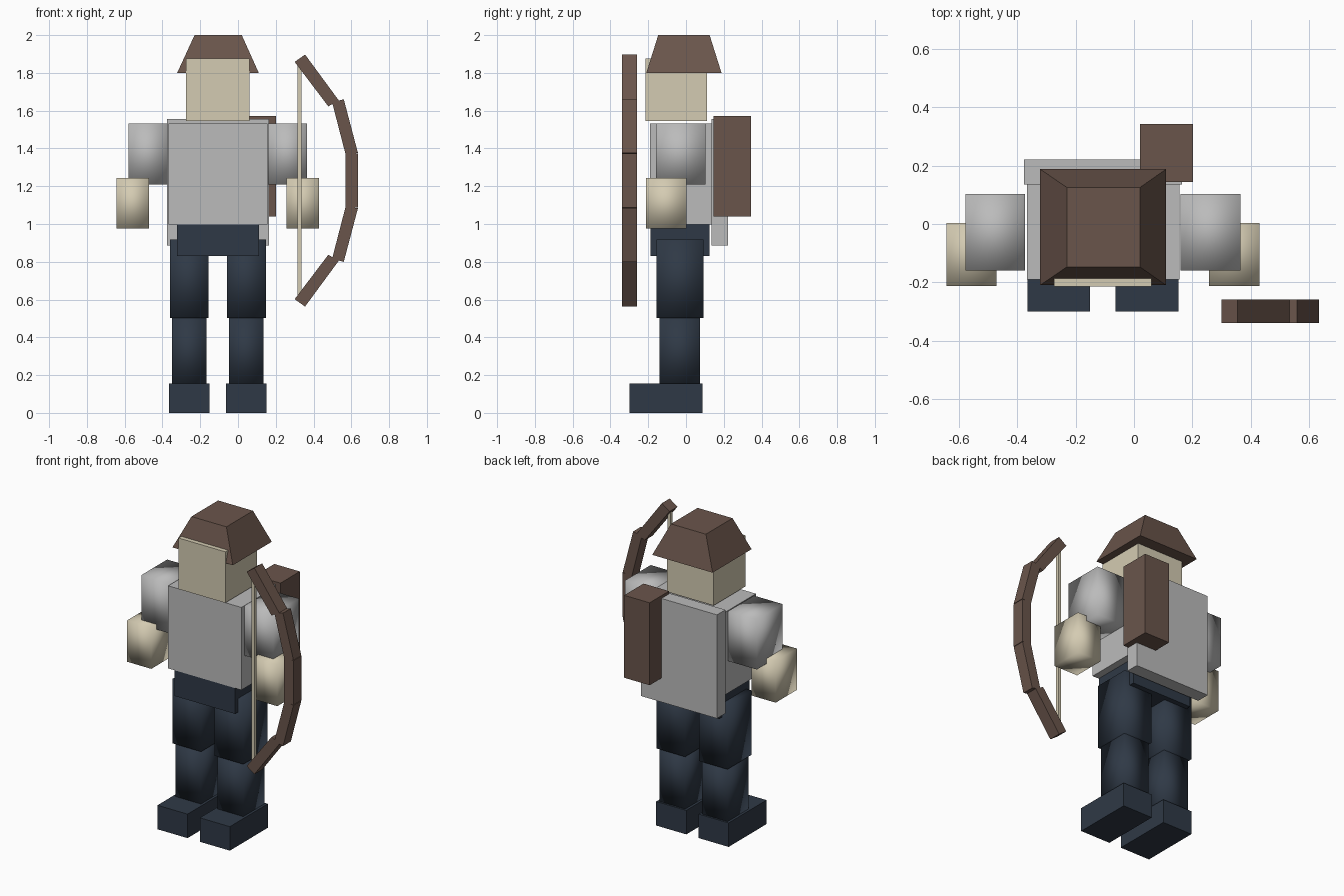
import bpy, bmesh

if "Cube" in bpy.data.objects:
    bpy.data.objects.remove(bpy.data.objects["Cube"])


def material(name, r, g, b):
    m = bpy.data.materials.new(name)
    lin = [((c / 255 + 0.055) / 1.055) ** 2.4 for c in (r, g, b)]
    m.diffuse_color = (*lin, 1)
    m.use_nodes = True
    m.node_tree.nodes["Principled BSDF"].inputs["Base Color"].default_value = m.diffuse_color
    return m


GREY = material("grey_cloth", 187, 187, 187)
NAVY = material("navy_cloth", 47, 57, 70)
BROWN = material("brown_leather", 106, 85, 75)
CREAM = material("cream_skin", 212, 203, 178)
MID = -0.107  # centre line of the figure


def finish(name, bm, mat, smooth=False):
    bmesh.ops.recalc_face_normals(bm, faces=bm.faces)
    for f in bm.faces:
        f.smooth = smooth
    me = bpy.data.meshes.new(name)
    bm.to_mesh(me)
    bm.free()
    me.materials.append(mat)
    ob = bpy.data.objects.new(name, me)
    bpy.context.collection.objects.link(ob)
    return ob


def box(name, x, y, z, mat, smooth=False, top=None):
    """Box from ranges; top gives other x and y ranges for the upper face."""
    bm = bmesh.new()
    bmesh.ops.create_cube(bm, size=2)
    for v in bm.verts:
        i, j, k = (int(c > 0) for c in v.co)
        tx, ty = top if top and k else (x, y)
        v.co = (tx[i], ty[j], z[k])
    return finish(name, bm, mat, smooth)


def pair(name, x, y, z, mat, smooth=True):
    """Two mirrored boxes; x is the distance range from the centre line."""
    box("right_" + name, (MID - x[1], MID - x[0]), y, z, mat, smooth)
    box("left_" + name, (MID + x[0], MID + x[1]), y, z, mat, smooth)


def slab(name, pts, y, mat):
    """Outline in x and z, extruded along y."""
    bm = bmesh.new()
    f = bm.faces.new([bm.verts.new((px, y[0], pz)) for px, pz in pts])
    r = bmesh.ops.extrude_face_region(bm, geom=[f])
    for v in r["geom"]:
        if isinstance(v, bmesh.types.BMVert):
            v.co.y = y[1]
    return finish(name, bm, mat)


# Head and hat
box("head", (-0.275, 0.06), (-0.215, 0.11), (1.545, 1.875), CREAM)
box("hat", (-0.322, 0.11), (-0.21, 0.188), (1.8, 2.0), BROWN,
    top=((-0.23, 0.02), (-0.147, 0.125)))

# Body
box("torso", (-0.367, 0.157), (-0.19, 0.137), (0.998, 1.532), GREY)
box("back_cape", (-0.377, 0.165), (0.136, 0.222), (0.885, 1.555), GREY)
box("pelvis", (-0.323, 0.11), (-0.187, 0.125), (0.83, 0.998), NAVY)
box("quiver", (0.02, 0.202), (0.145, 0.343), (1.04, 1.573), BROWN)

# Limbs
pair("upper_arm", (0.267, 0.472), (-0.16, 0.103), (1.21, 1.533), GREY)
pair("forearm", (0.365, 0.537), (-0.212, 0.003), (0.975, 1.243), CREAM)
pair("upper_leg", (0.049, 0.254), (-0.155, 0.092), (0.502, 0.918), NAVY)
pair("lower_leg", (0.06, 0.243), (-0.14, 0.075), (0.153, 0.504), NAVY)
pair("foot", (0.044, 0.259), (-0.3, 0.087), (0.0, 0.155), NAVY, False)

# Bow, mirrored above and below the grip
BOW_Y, BOW_Z = (-0.34, -0.26), 1.23
limbs = {
    "inner_limb": [(0.57, 0.137), (0.635, 0.146), (0.56, 0.43), (0.498, 0.415)],
    "limb_tip": [(0.478, 0.393), (0.533, 0.425), (0.355, 0.667), (0.3, 0.628)],
}
for side, s in (("upper", 1), ("lower", -1)):
    for part, pts in limbs.items():
        slab(f"bow_{side}_{part}", [(px, BOW_Z + s * d) for px, d in pts], BOW_Y, BROWN)
box("bow_grip", (0.568, 0.635), BOW_Y, (1.087, 1.373), BROWN)
box("bow_string", (0.315, 0.336), (-0.31, -0.29), (0.6, 1.86), CREAM)
